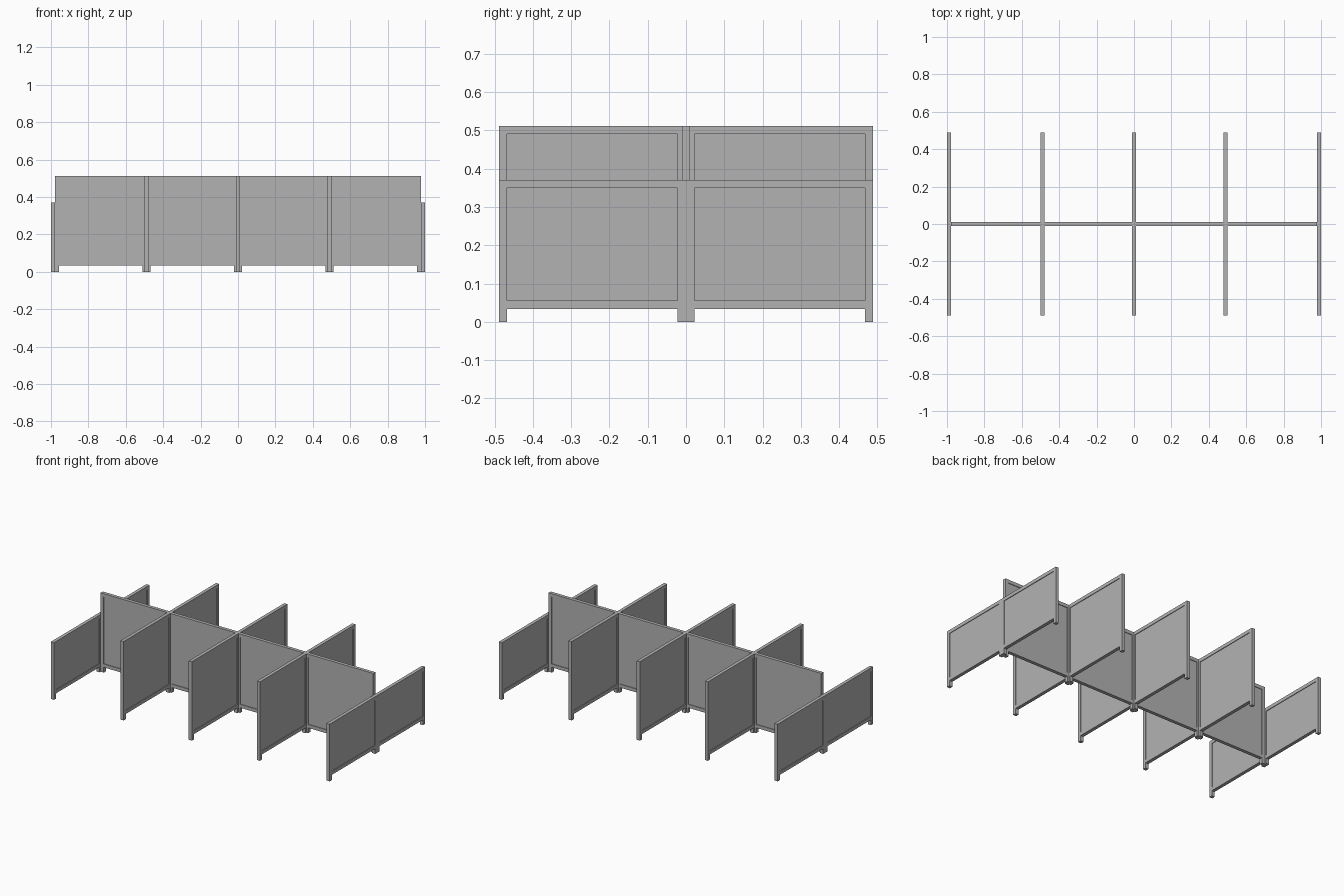
import bpy
import bmesh
from mathutils import Matrix, Vector

cube = bpy.data.objects.get("Cube")
if cube:
    bpy.data.objects.remove(cube)

grey = bpy.data.materials.new("panel grey")
grey.use_nodes = True
colour = (0.45, 0.45, 0.45, 1)
grey.diffuse_color = colour
grey.node_tree.nodes["Principled BSDF"].inputs["Base Color"].default_value = colour

BAY = 0.489       # length of one panel
POST = 0.022      # frame width and depth
INFILL = 0.014    # recessed infill depth
GAP = 0.034       # clearance under the bottom rail
TALL, LOW = 0.512, 0.371


def box(bm, u0, u1, depth, z0, z1):
    """Box running along local x from u0 to u1, centred on local y."""
    size = Vector((u1 - u0, depth, z1 - z0))
    centre = Vector(((u0 + u1) / 2, 0, (z0 + z1) / 2))
    bmesh.ops.create_cube(bm, size=1,
                          matrix=Matrix.Translation(centre) @ Matrix.Diagonal(size).to_4x4())


def panel(name, origin, direction, height, start=0.0):
    """Framed panel: two posts reaching the floor, two rails and a thin infill."""
    bm = bmesh.new()
    inner, outer = POST, BAY - POST
    box(bm, start, inner, POST, 0, height)
    box(bm, outer, BAY, POST, 0, height)
    box(bm, inner, outer, POST, GAP, GAP + POST)
    box(bm, inner, outer, POST, height - POST, height)
    box(bm, inner, outer, INFILL, GAP + POST, height - POST)
    mesh = bpy.data.meshes.new(name)
    axis = Vector(direction)
    side = Vector((0, 0, 1)).cross(axis)
    turn = Matrix((axis, side, Vector((0, 0, 1)))).transposed().to_4x4()
    bm.transform(Matrix.Translation(origin) @ turn)
    bm.to_mesh(mesh)
    bm.free()
    mesh.materials.append(grey)
    obj = bpy.data.objects.new(name, mesh)
    bpy.context.collection.objects.link(obj)


# Central spine of four panels
for i in range(-2, 2):
    panel(f"spine_panel_{i + 3}", (i * BAY, 0, 0), (1, 0, 0), TALL)

# Tall dividers between bays and low panels closing both ends
for i in range(-2, 3):
    end = abs(i) == 2
    x = i * BAY + (POST / 2 if i == 2 else -POST / 2 if i == -2 else 0)
    for side, y in (("front", -1), ("back", 1)):
        panel(f"{'end_panel' if end else 'divider'}_{side}_{i + 3}", (x, 0, 0), (0, y, 0),
              LOW if end else TALL, 0 if end else POST / 2)
